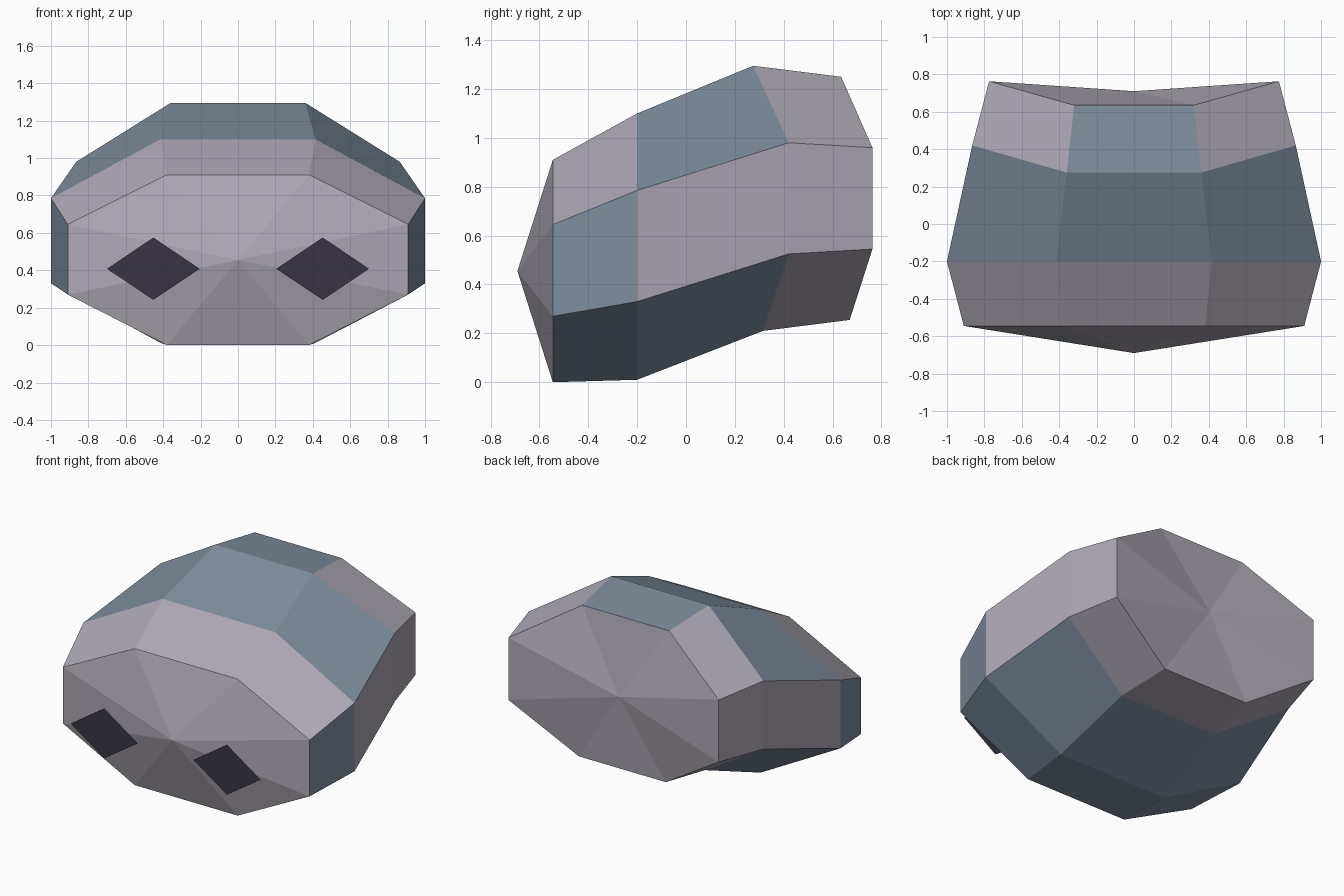
import bpy
import bmesh

old = bpy.data.objects.get("Cube")
if old:
    bpy.data.objects.remove(old, do_unlink=True)


def material(name, rgb):
    mat = bpy.data.materials.new(name)
    mat.use_nodes = True
    mat.diffuse_color = (*rgb, 1)
    mat.node_tree.nodes["Principled BSDF"].inputs["Base Color"].default_value = (*rgb, 1)
    return mat


def make_object(name, bm, *materials):
    mesh = bpy.data.meshes.new(name)
    bm.to_mesh(mesh)
    bm.free()
    for mat in materials:
        mesh.materials.append(mat)
    obj = bpy.data.objects.new(name, mesh)
    bpy.context.collection.objects.link(obj)
    return obj


grey = material("pale grey", (0.42, 0.39, 0.45))
blue = material("slate blue", (0.205, 0.265, 0.335))
dark = material("dark eye", (0.04, 0.036, 0.055))
GREY, BLUE = 0, 1

# Half outlines of the four head rings, front to back: top, upper, lower, bottom
RINGS = [
    [(0.38, -0.545, 0.91), (0.91, -0.545, 0.645), (0.91, -0.545, 0.27), (0.38, -0.545, 0.0)],
    [(0.415, -0.2, 1.10), (1.0, -0.2, 0.785), (1.0, -0.2, 0.33), (0.41, -0.2, 0.01)],
    [(0.36, 0.275, 1.295), (0.865, 0.42, 0.98), (0.865, 0.42, 0.525), (0.36, 0.315, 0.21)],
    [(0.32, 0.635, 1.25), (0.775, 0.763, 0.96), (0.775, 0.763, 0.545), (0.32, 0.67, 0.255)],
]
# Panel colours of each band: top, upper slope, side, lower slope, bottom
BANDS = [
    (GREY, GREY, BLUE, BLUE, BLUE),
    (BLUE, BLUE, GREY, BLUE, BLUE),
    (BLUE, GREY, GREY, GREY, GREY),
]

# Head shell: lofted octagons closed by a fan at each end
bm = bmesh.new()
loops = []
for half in RINGS:
    full = half + [(-x, y, z) for x, y, z in reversed(half)]
    loops.append([bm.verts.new(p) for p in full])

for a, b, colours in zip(loops, loops[1:], BANDS):
    for i in range(8):
        j = (i + 1) % 8
        face = bm.faces.new((a[i], a[j], b[j], b[i]))
        panel = (i + 1) % 8
        face.material_index = colours[min(panel, 8 - panel)]

for loop, tip in ((loops[0], (0, -0.69, 0.455)), (loops[-1], (0, 0.71, 0.753))):
    centre = bm.verts.new(tip)
    for i in range(8):
        bm.faces.new((loop[i], loop[(i + 1) % 8], centre)).material_index = GREY

bmesh.ops.recalc_face_normals(bm, faces=bm.faces)
make_object("head_shell", bm, grey, blue)

# Eyes: flat diamonds floating in front of the face
for name, side in (("left_eye", 1), ("right_eye", -1)):
    bm = bmesh.new()
    corners = [(0.205, 0.408), (0.453, 0.242), (0.7, 0.408), (0.453, 0.575)]
    face = bm.faces.new([bm.verts.new((side * x, -0.763, z)) for x, z in corners])
    face.normal_update()
    if face.normal.y > 0:
        face.normal_flip()
    make_object(name, bm, dark)
